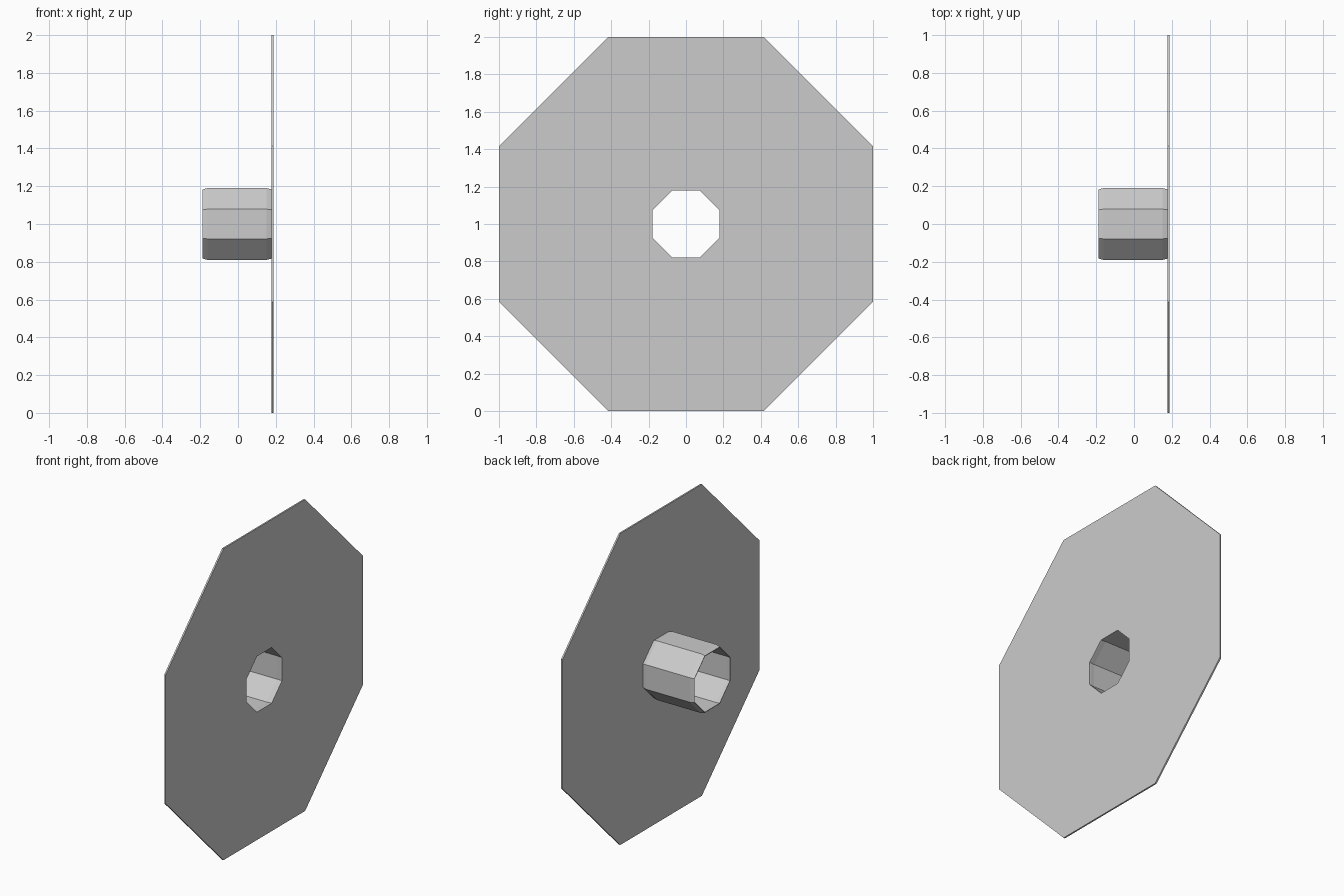
import bpy, bmesh
from math import cos, sin, pi

if "Cube" in bpy.data.objects:
    bpy.data.objects.remove(bpy.data.objects["Cube"])

SIDES = 8


def lathe(name, profile):
    """Sweep a closed (x, apothem) profile around the x axis as an octagon."""
    bm = bmesh.new()
    rings = []
    for i in range(SIDES):
        a = 2 * pi * (i + 0.5) / SIDES
        k = 1 / cos(pi / SIDES)
        rings.append([bm.verts.new((x, r * k * cos(a), 1 + r * k * sin(a)))
                      for x, r in profile])
    n = len(profile)
    for i in range(SIDES):
        p, q = rings[i], rings[(i + 1) % SIDES]
        for j in range(n):
            bm.faces.new((p[j], p[(j + 1) % n], q[(j + 1) % n], q[j]))
    bmesh.ops.recalc_face_normals(bm, faces=bm.faces)
    mesh = bpy.data.meshes.new(name)
    bm.to_mesh(mesh)
    bm.free()
    obj = bpy.data.objects.new(name, mesh)
    bpy.context.collection.objects.link(obj)
    return obj


# Thin octagonal plate with a central hole
lathe("flange_plate", [(0.177, 0.179), (0.177, 1.0), (0.187, 1.0), (0.187, 0.179)])

# Hollow hub with slightly tapered ends, behind the plate
lathe("hub_sleeve", [(-0.187, 0.183), (-0.162, 0.19), (0.152, 0.19), (0.177, 0.183),
                     (0.177, 0.179), (0.152, 0.181), (-0.162, 0.181), (-0.187, 0.179)])
